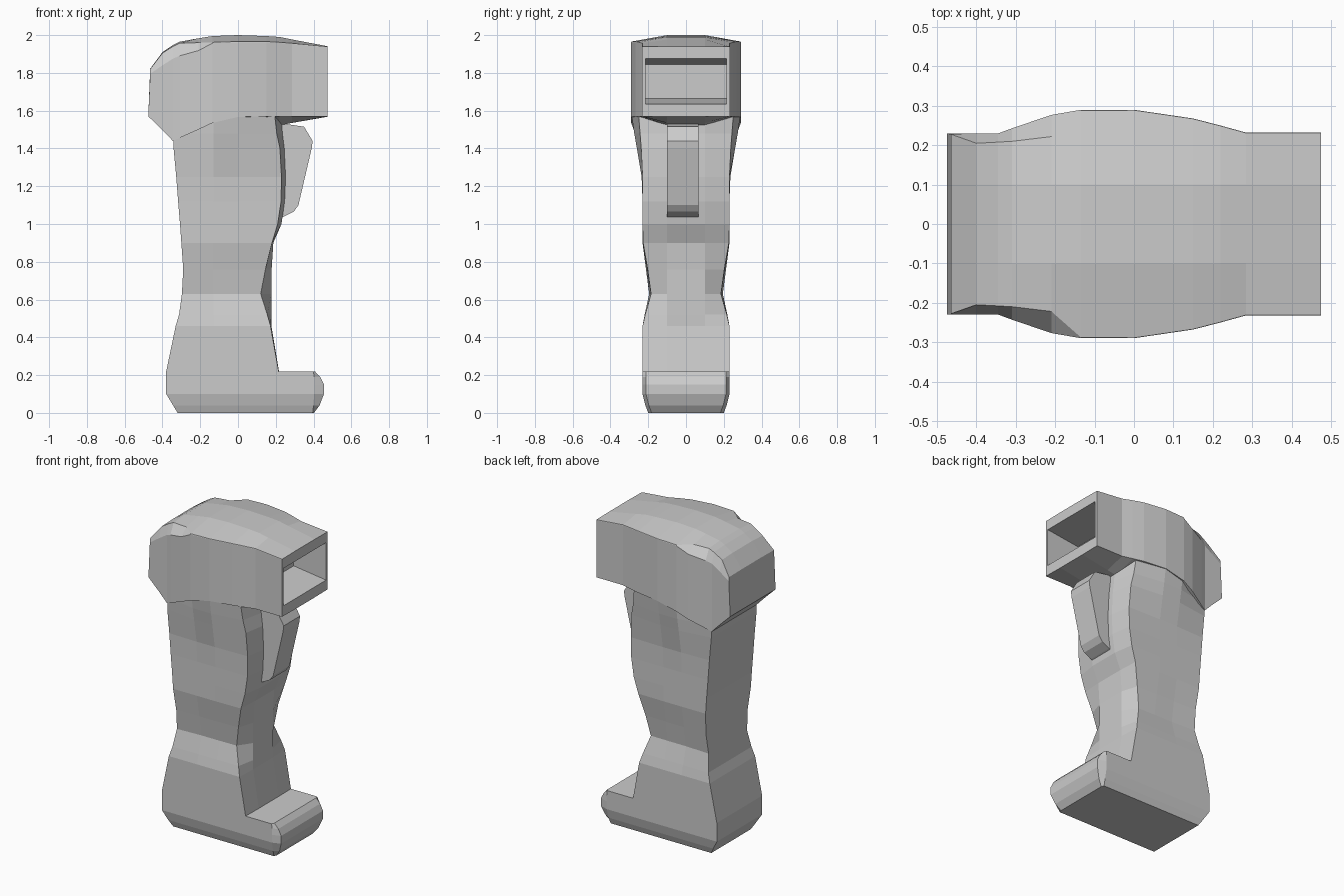
import bpy, bmesh


def mirror_ring(half):
    # half: 3D points on the -y side; returns a closed loop symmetric in y
    return half + [(x, -y, z) for x, y, z in reversed(half)]


def loft(name, rings):
    bm = bmesh.new()
    loops = [[bm.verts.new(p) for p in r] for r in rings]
    n = len(loops[0])
    for a, b in zip(loops, loops[1:]):
        for i in range(n):
            j = (i + 1) % n
            bm.faces.new((a[i], a[j], b[j], b[i]))
    bm.faces.new(loops[0])
    bm.faces.new(loops[-1])
    bmesh.ops.remove_doubles(bm, verts=bm.verts, dist=0.0005)
    bmesh.ops.recalc_face_normals(bm, faces=bm.faces)
    me = bpy.data.meshes.new(name)
    bm.to_mesh(me)
    bm.free()
    ob = bpy.data.objects.new(name, me)
    bpy.context.collection.objects.link(ob)
    return ob


# Head: sections along x
# x, half width, side bottom, side top, shoulder y, shoulder z, crown z, keel z
head_sections = [
    (-0.475, .230, 1.570, 1.795, .228, 1.820, 1.822, 1.570),
    (-0.400, .230, 1.497, 1.840, .205, 1.905, 1.910, 1.497),
    (-0.345, .230, 1.440, 1.875, .208, 1.940, 1.947, 1.440),
    (-0.310, .243, 1.455, 1.890, .210, 1.957, 1.965, 1.455),
    (-0.210, .277, 1.500, 1.918, .222, 1.960, 1.983, 1.500),
    (-0.135, .290, 1.535, 1.957, .288, 1.962, 1.995, 1.535),
    (0.000, .290, 1.567, 1.962, .289, 1.966, 2.000, 1.550),
    (0.150, .268, 1.570, 1.962, .267, 1.966, 1.995, 1.530),
    (0.220, .250, 1.570, 1.958, .249, 1.962, 1.990, 1.523),
    (0.285, .232, 1.570, 1.953, .231, 1.957, 1.977, 1.535),
    (0.475, .232, 1.570, 1.935, .231, 1.939, 1.941, 1.568),
]
rings = []
for i, (x, w, zb, zs, wt, zt, zc, zk) in enumerate(head_sections):
    xt = x + 0.01 if i == 0 else x
    rings.append(mirror_ring([(x, -0.1, zk), (x, -w, zb), (xt, -w, zs),
                              (xt, -wt, zt), (xt, -0.1, zc)]))
head = loft("scanner_head", rings)

# Tapered window pocket in the front of the head
def pocket_ring(x, z0, z1):
    return mirror_ring([(x, -0.215, z0), (x, -0.215, z1)])

dz = 0.03 * 0.025 / 0.23
cutter = loft("window_cutter", [pocket_ring(0.245, 1.665, 1.845),
                                pocket_ring(0.50, 1.635 - dz, 1.875 + dz)])
cut = head.modifiers.new("window", 'BOOLEAN')
cut.operation = 'DIFFERENCE'
cut.solver = 'EXACT'
cut.object = cutter
bpy.context.view_layer.objects.active = head
head.select_set(True)
bpy.ops.object.modifier_apply(modifier=cut.name)
bpy.data.objects.remove(cutter)

# Handle: sections along z
# z, back x, back half width, middle half width, front edge x, its y, front centre x
handle_sections = [
    (0.22, -.380, .230, .230, .215, .230, .217),
    (0.46, -.330, .230, .230, .172, .230, .177),
    (0.52, -.312, .219, .216, .155, .216, .178),
    (0.63, -.297, .195, .187, .120, .185, .178),
    (0.76, -.290, .212, .206, .145, .203, .178),
    (0.90, -.300, .230, .230, .180, .227, .187),
    (1.00, -.307, .230, .230, .210, .230, .230),
    (1.12, -.317, .230, .230, .228, .230, .247),
    (1.25, -.327, .230, .235, .230, .230, .252),
    (1.40, -.341, .230, .260, .222, .237, .245),
    (1.48, -.343, .228, .274, .205, .243, .235),
    (1.57, -.338, .225, .287, .195, .250, .230),
]
loft("handle", [mirror_ring([(xb, -wb, z), (-0.13, -wm, z), (0, -wm, z),
                             (xs, -ws, z), (xc, -0.1, z)])
                for z, xb, wb, wm, xs, ws, xc in handle_sections])

# Foot with rounded toe: z, back x, half width, shoulder x, toe x
foot_sections = [
    (0.00, -.320, .200, .395, .402),
    (0.04, -.344, .215, .400, .432),
    (0.10, -.380, .230, .402, .455),
    (0.15, -.380, .230, .402, .455),
    (0.19, -.380, .230, .402, .435),
    (0.22, -.380, .230, .400, .407),
]
loft("foot", [mirror_ring([(xb, -w, z), (xs, -w, z), (xt, -w + 0.018, z)])
              for z, xb, w, xs, xt in foot_sections])

# Trigger: side profile extruded across y
trigger = [(0.22, 1.53), (0.25, 1.53), (0.35, 1.515), (0.395, 1.44), (0.39, 1.40),
           (0.32, 1.10), (0.295, 1.065), (0.245, 1.04), (0.22, 1.03)]
loft("trigger", [[(x, y, z) for x, z in trigger] for y in (-0.10, 0.065)])
